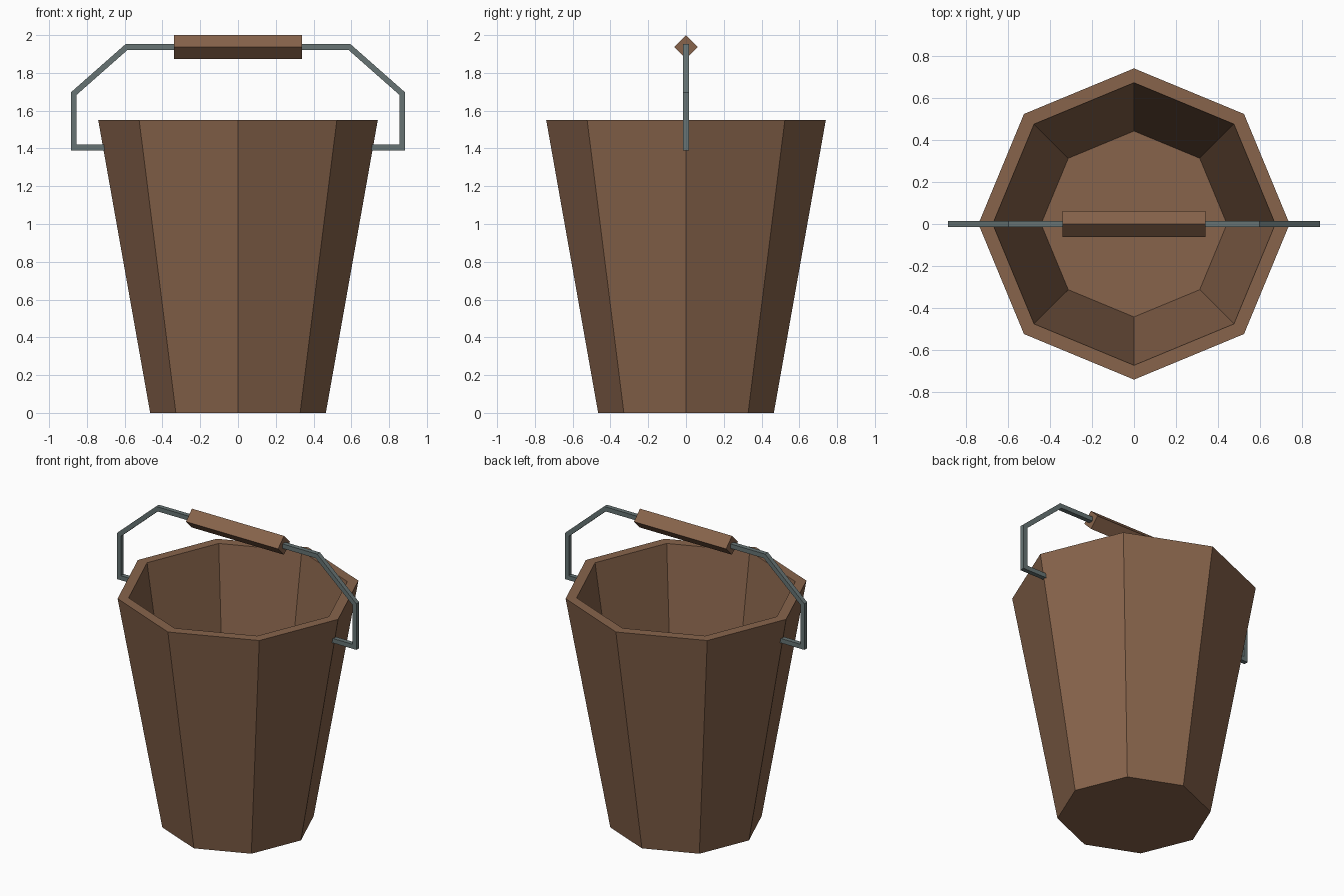
import bpy
import bmesh
from math import cos, sin, pi
from mathutils import Vector

cube = bpy.data.objects.get("Cube")
if cube:
    bpy.data.objects.remove(cube, do_unlink=True)


def make_material(name, rgb):
    mat = bpy.data.materials.new(name)
    mat.use_nodes = True
    mat.diffuse_color = (*rgb, 1)
    mat.node_tree.nodes["Principled BSDF"].inputs["Base Color"].default_value = (*rgb, 1)
    return mat


def finish(name, bm, mat):
    bmesh.ops.recalc_face_normals(bm, faces=bm.faces)
    mesh = bpy.data.meshes.new(name)
    bm.to_mesh(mesh)
    bm.free()
    mesh.materials.append(mat)
    obj = bpy.data.objects.new(name, mesh)
    bpy.context.collection.objects.link(obj)
    return obj


def skin(bm, rings):
    """Bridge successive closed rings of vertices and cap both ends."""
    n = len(rings[0])
    for a, b in zip(rings, rings[1:]):
        for i in range(n):
            j = (i + 1) % n
            bm.faces.new((a[i], a[j], b[j], b[i]))
    bm.faces.new(rings[0])
    bm.faces.new(rings[-1])


wood = make_material("brown wood", (0.245, 0.127, 0.071))
metal = make_material("grey metal", (0.135, 0.175, 0.175))

# Bucket: octagonal shell from the outer base, over the rim, to the inner floor
SIDES = 8
bm = bmesh.new()
profile = [(0.465, 0), (0.74, 1.55), (0.672, 1.55), (0.442, 0.05)]
rings = []
for radius, z in profile:
    rings.append([bm.verts.new((radius * cos(2 * pi * i / SIDES),
                                radius * sin(2 * pi * i / SIDES), z))
                  for i in range(SIDES)])
skin(bm, rings)
finish("bucket", bm, wood)

# Bail handle: square bar with mitred corners, mirrored about the centre
HALF = 0.015
right = [(0.69, 1.405), (0.87, 1.405), (0.87, 1.69), (0.59, 1.937)]
path = [Vector(p) for p in right + [(-x, z) for x, z in reversed(right)]]
bm = bmesh.new()
rings = []
for i, p in enumerate(path):
    before = (p - path[i - 1]).normalized() if i else None
    after = (path[i + 1] - p).normalized() if i < len(path) - 1 else None
    before, after = before or after, after or before
    tangent = (before + after).normalized()
    side = Vector((-tangent.y, tangent.x)) * HALF / tangent.dot(before)
    rings.append([bm.verts.new((p.x + s * side.x, y, p.y + s * side.y))
                  for s, y in ((-1, -HALF), (1, -HALF), (1, HALF), (-1, HALF))])
skin(bm, rings)
finish("bail_handle", bm, metal)

# Wooden grip: square block turned on its edge
bm = bmesh.new()
rings = [[bm.verts.new((x, 0.063 * cos(k * pi / 2), 1.937 + 0.063 * sin(k * pi / 2)))
          for k in range(4)] for x in (-0.34, 0.34)]
skin(bm, rings)
finish("handle_grip", bm, wood)
